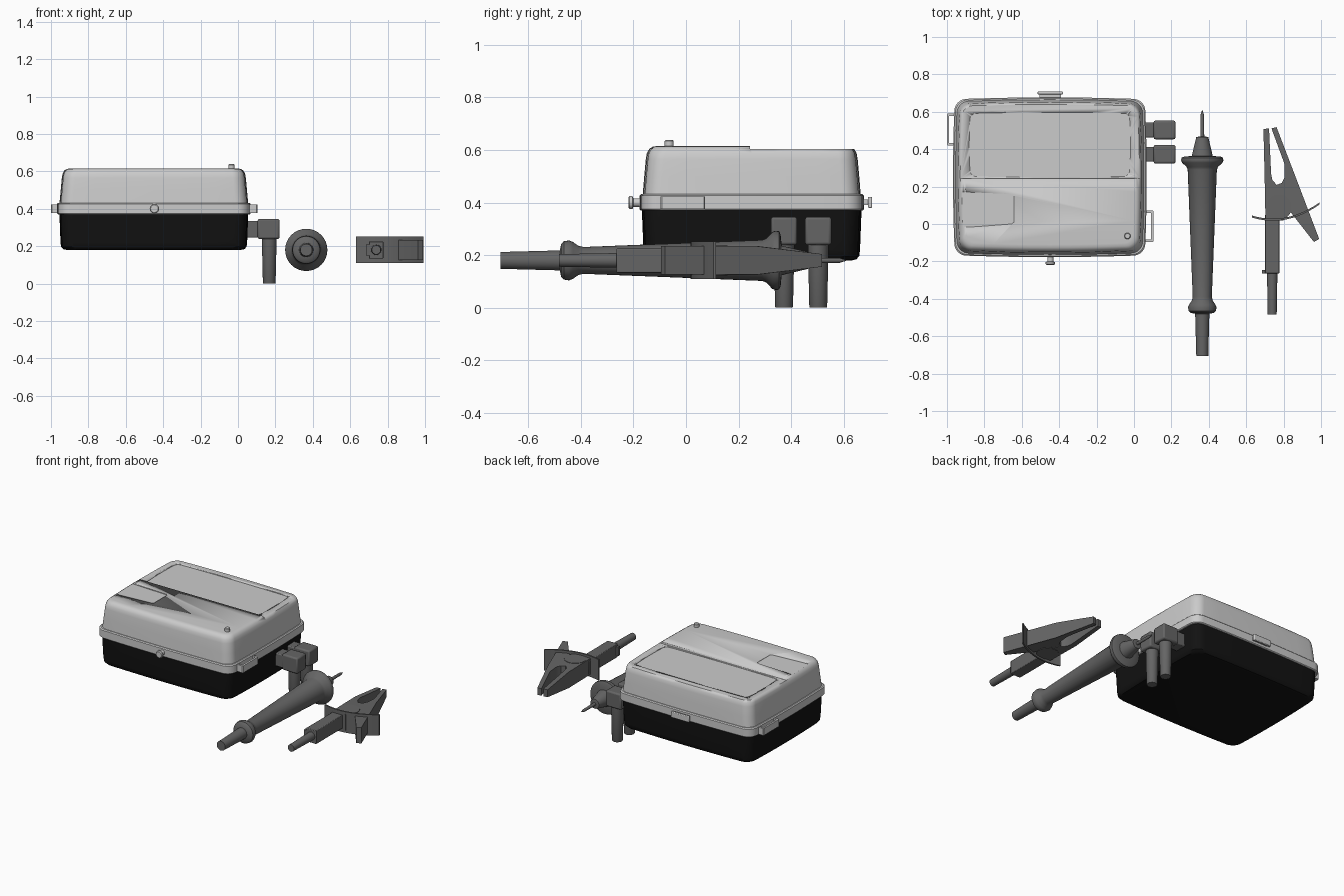
import bpy, bmesh
from math import sin, cos, pi
from mathutils import Vector

if "Cube" in bpy.data.objects:
    bpy.data.objects.remove(bpy.data.objects["Cube"])


def material(name, v):
    m = bpy.data.materials.new(name)
    m.diffuse_color = (v, v, v, 1)
    m.use_nodes = True
    m.node_tree.nodes["Principled BSDF"].inputs["Base Color"].default_value = m.diffuse_color
    return m


BLACK, DARK = material("black", 0.006), material("dark_grey", 0.13)


def finish(bm, name, mat=None, bevel=0, angle=0.6):
    bmesh.ops.recalc_face_normals(bm, faces=bm.faces)
    me = bpy.data.meshes.new(name)
    bm.to_mesh(me)
    bm.free()
    ob = bpy.data.objects.new(name, me)
    bpy.context.collection.objects.link(ob)
    if mat:
        me.materials.append(mat)
    if bevel:
        b = ob.modifiers.new("bevel", "BEVEL")
        b.width, b.segments, b.limit_method = bevel, 2, "ANGLE"
    bpy.ops.object.select_all(action="DESELECT")
    ob.select_set(True)
    bpy.context.view_layer.objects.active = ob
    bpy.ops.object.shade_smooth_by_angle(angle=angle)
    return ob


def skin(bm, rings):
    rings = [[bm.verts.new(p) for p in r] for r in rings]
    n = len(rings[0])
    for a, b in zip(rings, rings[1:]):
        for i in range(n):
            bm.faces.new((a[i], a[(i + 1) % n], b[(i + 1) % n], b[i]))
    bm.faces.new(rings[0])
    bm.faces.new(rings[-1])


def rounded_ring(cx, cy, hx, hy, z, r, bow=0.0):
    """Rounded rectangle whose sides bow outwards slightly."""
    pts = []
    for k, (sx, sy) in enumerate(((1, 1), (-1, 1), (-1, -1), (1, -1))):
        for i in range(9):
            a = (k + i / 8) * pi / 2
            pts.append((sx * (hx - r) + r * cos(a), sy * (hy - r) + r * sin(a)))
    full = []
    for i, p in enumerate(pts):
        q = pts[(i + 1) % len(pts)]
        n = 8 if i % 9 == 8 else 1
        full += [(p[0] + (q[0] - p[0]) * j / n, p[1] + (q[1] - p[1]) * j / n) for j in range(n)]
    return [(cx + x * (1 + bow / hx * (1 - (y / hy) ** 2)),
             cy + y * (1 + bow / hy * (1 - (x / hx) ** 2)), z) for x, y in full]


def loft(name, sections, mat=None, c=(-0.45, 0.25), bow=0.01):
    bm = bmesh.new()
    skin(bm, [rounded_ring(*c, hx, hy, z, r, bow) for hx, hy, z, r in sections])
    return finish(bm, name, mat)


def lathe(name, profile, origin, axis, mat=None, n=32):
    bm = bmesh.new()
    q = Vector((0, 0, 1)).rotation_difference(Vector(axis))
    o = Vector(origin)
    skin(bm, [[o + q @ Vector((r * cos(2 * pi * i / n), r * sin(2 * pi * i / n), t))
               for i in range(n)] for t, r in profile])
    return finish(bm, name, mat)


def prism(name, pts, zc, half, mat=None, bevel=0):
    """Extruded outline; half is the half height or a function of y."""
    h = half if callable(half) else (lambda y: half)
    bm = bmesh.new()
    skin(bm, [[(x, y, zc + s * h(y)) for x, y in pts] for s in (-1, 1)])
    return finish(bm, name, mat, bevel)


def box(name, x0, x1, y0, y1, z0, z1, mat=None, bevel=0):
    return prism(name, [(x0, y0), (x1, y0), (x1, y1), (x0, y1)], (z0 + z1) / 2, (z1 - z0) / 2, mat, bevel)


def cut(ob, cutter):
    cutter.hide_render = True
    cutter.hide_set(True)
    m = ob.modifiers.new("cut", "BOOLEAN")
    m.operation, m.object, m.solver = "DIFFERENCE", cutter, "EXACT"


# Case: black base, rim and rounded lid
loft("case_base", [(0.455, 0.37, 0.18, 0.05), (0.475, 0.388, 0.184, 0.06), (0.486, 0.399, 0.197, 0.06),
                   (0.489, 0.402, 0.22, 0.06), (0.495, 0.408, 0.375, 0.06)], BLACK)
loft("case_rim", [(0.503, 0.412, 0.37, 0.06), (0.508, 0.417, 0.375, 0.06),
                  (0.508, 0.417, 0.40, 0.06), (0.508, 0.417, 0.426, 0.06), (0.502, 0.411, 0.432, 0.06)])
lid = loft("case_lid", [(0.495, 0.405, 0.425, 0.06), (0.488, 0.399, 0.50, 0.06), (0.482, 0.393, 0.565, 0.06),
                        (0.478, 0.389, 0.588, 0.06), (0.468, 0.379, 0.605, 0.055),
                        (0.455, 0.366, 0.613, 0.05), (0.44, 0.35, 0.615, 0.04)])

# Lid details: lower rear deck, window recess and label recess
cut(lid, box("rear_deck_cutter", -1.1, 0.2, 0.243, 0.8, 0.603, 0.7))
cut(lid, loft("window_cutter", [(0.425, 0.168, 0.598, 0.03), (0.425, 0.168, 0.65, 0.03)],
              c=(-0.45, 0.423), bow=0.006))
cut(lid, prism("label_cutter", [(-1.0, -0.022), (-0.84, -0.014), (-0.655, 0.0), (-0.642, 0.01),
                                (-0.642, 0.15), (-0.655, 0.16), (-0.84, 0.168), (-1.0, 0.176)], 0.66, 0.05))
lathe("lid_button", [(0.60, 0.017), (0.634, 0.017), (0.638, 0.013)], (-0.035, -0.064, 0), (0, 0, 1))

# Latch parts and strap loops on the rim
lathe("front_knob", [(0, 0.016), (0.03, 0.016), (0.034, 0.025), (0.044, 0.025), (0.048, 0.02)],
      (-0.447, -0.17, 0.40), (0, -1, 0))
box("rear_latch_neck", -0.505, -0.39, 0.66, 0.695, 0.39, 0.412)
box("rear_latch_plate", -0.515, -0.38, 0.692, 0.708, 0.38, 0.422, None, 0.004)
for side, edge, s, yc in (("right", 0.055, 1, -0.012), ("left", -0.955, -1, 0.505)):
    outline = [(0, -0.085), (0.045, -0.085), (0.05, -0.08), (0.05, 0.08), (0.045, 0.085), (0, 0.085),
               (0, 0.072), (0.037, 0.072), (0.037, -0.072), (0, -0.072)]
    prism(side + "_strap_loop", [(edge + s * x * (1 if s > 0 else 0.9), yc + y) for x, y in outline], 0.40, 0.024)

# Two right-angle plugs
for i, y in enumerate((0.373, 0.503)):
    n = "_%d" % (i + 1)
    box("plug_neck" + n, 0.03, 0.115, y - 0.04, y + 0.04, 0.245, 0.335, DARK, 0.006)
    box("plug_block" + n, 0.105, 0.222, y - 0.05, y + 0.05, 0.238, 0.346, DARK, 0.01)
    lathe("plug_cable" + n, [(0, 0.032), (0.004, 0.034), (0.26, 0.04)], (0.167, y, 0), (0, 0, 1), DARK)

# Test probe turned around its long axis
lathe("probe_handle", [(-0.705, 0.032), (-0.48, 0.038), (-0.475, 0.062), (-0.465, 0.073), (-0.445, 0.076),
                       (-0.43, 0.07), (-0.41, 0.056), (-0.39, 0.051), (0.29, 0.078), (0.305, 0.084),
                       (0.328, 0.108), (0.34, 0.113), (0.354, 0.111), (0.36, 0.098), (0.364, 0.056),
                       (0.465, 0.032), (0.468, 0.011)], (0.365, 0, 0.18), (0, 1, 0), DARK)
lathe("probe_tip", [(0.45, 0.011), (0.585, 0.009), (0.608, 0.002)], (0.365, 0, 0.18), (0, 1, 0), DARK, 16)


# Crocodile clip: two jaws that get thinner to the tip
def jaw_half(y):
    return 0.055 - 0.03 * max(0, min(1, (y - 0.27) / 0.24))


prism("clip_fixed_jaw", [(0.692, 0.508), (0.722, 0.511), (0.733, 0.27), (0.74, 0.235), (0.762, 0.21),
                         (0.80, 0.17), (0.82, 0.10), (0.80, 0.02), (0.703, 0.02), (0.698, 0.27)],
      0.18, jaw_half, DARK)
prism("clip_lever_jaw", [(0.735, 0.511), (0.762, 0.518), (0.857, 0.27), (0.99, -0.08), (0.962, -0.096),
                         (0.84, 0.06), (0.765, 0.10), (0.765, 0.21), (0.79, 0.22), (0.805, 0.25), (0.805, 0.32)],
      0.18, lambda y: jaw_half(y) - 0.001, DARK)
lathe("clip_pivot", [(-0.0575, 0.068), (0.0575, 0.068)], (0.775, 0.09, 0.18), (0, 0, 1), DARK)

# Curved finger guard, handle and cable
arc = [(0.632 + 0.36 * t, 0.045 * (1 - t) ** 2 - 0.02 * t * (1 - t) + 0.115 * t * t)
       for t in [i / 12 for i in range(13)]]
prism("clip_guard", arc + [(x, y - 0.011) for x, y in reversed(arc)], 0.18, 0.071, DARK)
box("clip_handle", 0.70, 0.777, -0.265, 0.05, 0.133, 0.225, DARK, 0.004)
box("clip_nub", 0.685, 0.71, -0.265, -0.245, 0.15, 0.21, DARK)
lathe("clip_cable", [(-0.483, 0.024), (-0.25, 0.028)], (0.739, 0, 0.18), (0, 1, 0), DARK)
